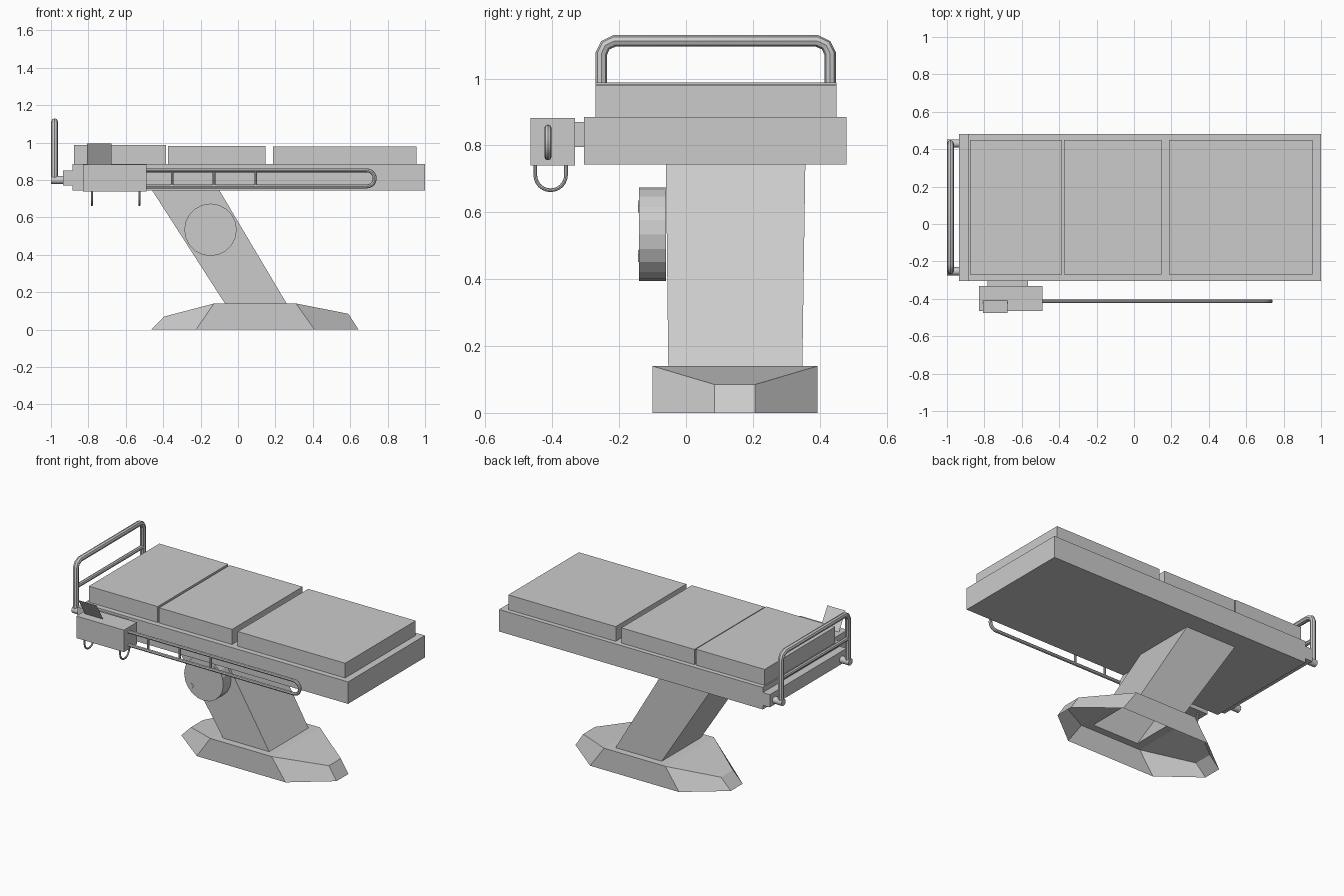
import bpy, bmesh, math
from mathutils import Vector

if "Cube" in bpy.data.objects:
    bpy.data.objects.remove(bpy.data.objects["Cube"])


def mesh_object(name, verts, faces):
    me = bpy.data.meshes.new(name)
    me.from_pydata(verts, [], faces)
    me.update()
    ob = bpy.data.objects.new(name, me)
    bpy.context.collection.objects.link(ob)
    return ob


def box(name, x, y, z):
    v = [(a, b, c) for a in x for b in y for c in z]
    f = [(0, 1, 3, 2), (4, 6, 7, 5), (0, 4, 5, 1), (2, 3, 7, 6), (0, 2, 6, 4), (1, 5, 7, 3)]
    return mesh_object(name, v, f)


def cylinder(name, loc, radius, depth, sides, axis):
    rot = {'x': (0, math.pi / 2, 0), 'y': (math.pi / 2, 0, 0), 'z': (0, 0, 0)}[axis]
    bpy.ops.mesh.primitive_cylinder_add(vertices=sides, radius=radius, depth=depth,
                                        location=loc, rotation=rot)
    bpy.context.object.name = name
    return bpy.context.object


def tube(name, points, radius, resolution=2):
    cu = bpy.data.curves.new(name, 'CURVE')
    cu.dimensions = '3D'
    cu.bevel_depth = radius
    cu.bevel_resolution = resolution
    cu.use_fill_caps = True
    sp = cu.splines.new('POLY')
    sp.points.add(len(points) - 1)
    for p, co in zip(sp.points, points):
        p.co = (*co, 1)
    ob = bpy.data.objects.new(name, cu)
    bpy.context.collection.objects.link(ob)
    bpy.ops.object.select_all(action='DESELECT')
    ob.select_set(True)
    bpy.context.view_layer.objects.active = ob
    bpy.ops.object.convert(target='MESH')
    bpy.ops.object.shade_smooth_by_angle(angle=math.radians(40))
    return bpy.context.object


# Hollow faceted base flowing into the slanted column
Y0, Y1, E0, E1 = -0.10, 0.393, 0.085, 0.207
bottom = [(-.225, Y0, 0), (.41, Y0, 0), (.645, E0, 0), (.645, E1, 0),
          (.41, Y1, 0), (-.225, Y1, 0), (-.465, E1, 0), (-.465, E0, 0)]
top = [(-.128, Y0, .14), (.31, Y0, .14), (.59, E0, .085), (.59, E1, .085),
       (.31, Y1, .14), (-.128, Y1, .14), (-.395, E1, .07), (-.395, E0, .07)]
col_low = [(-.07, -.053, .14), (.26, -.053, .14), (.26, .348, .14), (-.07, .348, .14)]
col_high = [(-.46, -.06, .746), (-.10, -.06, .746), (-.10, .357, .746), (-.46, .357, .746)]
faces = [(i, (i + 1) % 8, 8 + (i + 1) % 8, 8 + i) for i in range(8)]
faces += [(9, 10, 11, 12), (13, 14, 15, 8)]
rim = [8, 9, 12, 13]
for i in range(4):
    j = (i + 1) % 4
    faces.append((rim[i], rim[j], 16 + j, 16 + i))
    faces.append((16 + i, 16 + j, 20 + j, 20 + i))
mesh_object("pedestal", bottom + top + col_low + col_high, faces)

# Bed frame, head lip and cushions
box("bed_frame", (-.885, 1.0), (-.305, .48), (.743, .885))
box("head_lip", (-.935, -.885), (-.305, .48), (.77, .852))
for name, x, z in (("head_cushion", (-.877, -.385), .988),
                   ("middle_cushion", (-.375, .147), .983),
                   ("foot_cushion", (.187, .955), .98)):
    box(name, x, (-.27, .45), (.885, z))

# Pivot disc with two small lugs
cylinder("pivot_disc", (-.147, -.1, .534), .14, .08, 20, 'y')
for i, (x, z) in enumerate(((-.075, .615), (-.238, .467))):
    cylinder(f"disc_lug_{i + 1}", (x, -.14, z), .02, .006, 5, 'y')

# Control box, its mount and the tilted screen
box("control_box", (-.83, -.49), (-.465, -.332), (.74, .882))
box("control_mount", (-.782, -.568), (-.34, -.30), (.795, .87))
mesh_object("screen", [(-.807, -.41, .882), (-.677, -.41, .882),
                       (-.677, -.476, .995), (-.807, -.476, .995)], [(0, 1, 2, 3)])

# Hanging hooks under the control box
for i, x in enumerate((-.781, -.527)):
    arc = [(x, -.405 - .046 * math.cos(a), .712 - .046 * math.sin(a))
           for a in (math.pi * k / 12 for k in range(13))]
    tube(f"hook_{i + 1}", [(x, -.451, .745)] + arc + [(x, -.359, .745)], .0055)

# Side rail loop with three uprights
ry, rc, rr = -.413, .809, .043
end = [(.688 + rr * math.sin(a), ry, rc + rr * math.cos(a))
       for a in (math.pi * k / 10 for k in range(11))]
tube("side_rail", [(-.50, ry, rc + rr)] + end + [(-.50, ry, rc - rr)], .0105)
for i, x in enumerate((-.352, -.128, .095)):
    tube(f"rail_upright_{i + 1}", [(x, ry, rc - rr), (x, ry, rc + rr)], .007)

# Head rail hoop, crossbar and feet
hx, ya, yb = -.981, -.253, .431
hoop = [(hx, ya, .79), (hx, ya, 1.075), (hx, ya + .012, 1.1), (hx, ya + .04, 1.113),
        (hx, yb - .04, 1.113), (hx, yb - .012, 1.1), (hx, yb, 1.075), (hx, yb, .79)]
tube("head_rail", hoop, .0175)
tube("head_crossbar", [(hx, ya, .95), (hx, yb, .95)], .013)
for name, y in (("rail_foot_front", ya), ("rail_foot_back", yb)):
    ob = cylinder(name, (-.966, y, .8), .022, .066, 12, 'x')
    bpy.ops.object.shade_smooth_by_angle(angle=math.radians(40))
